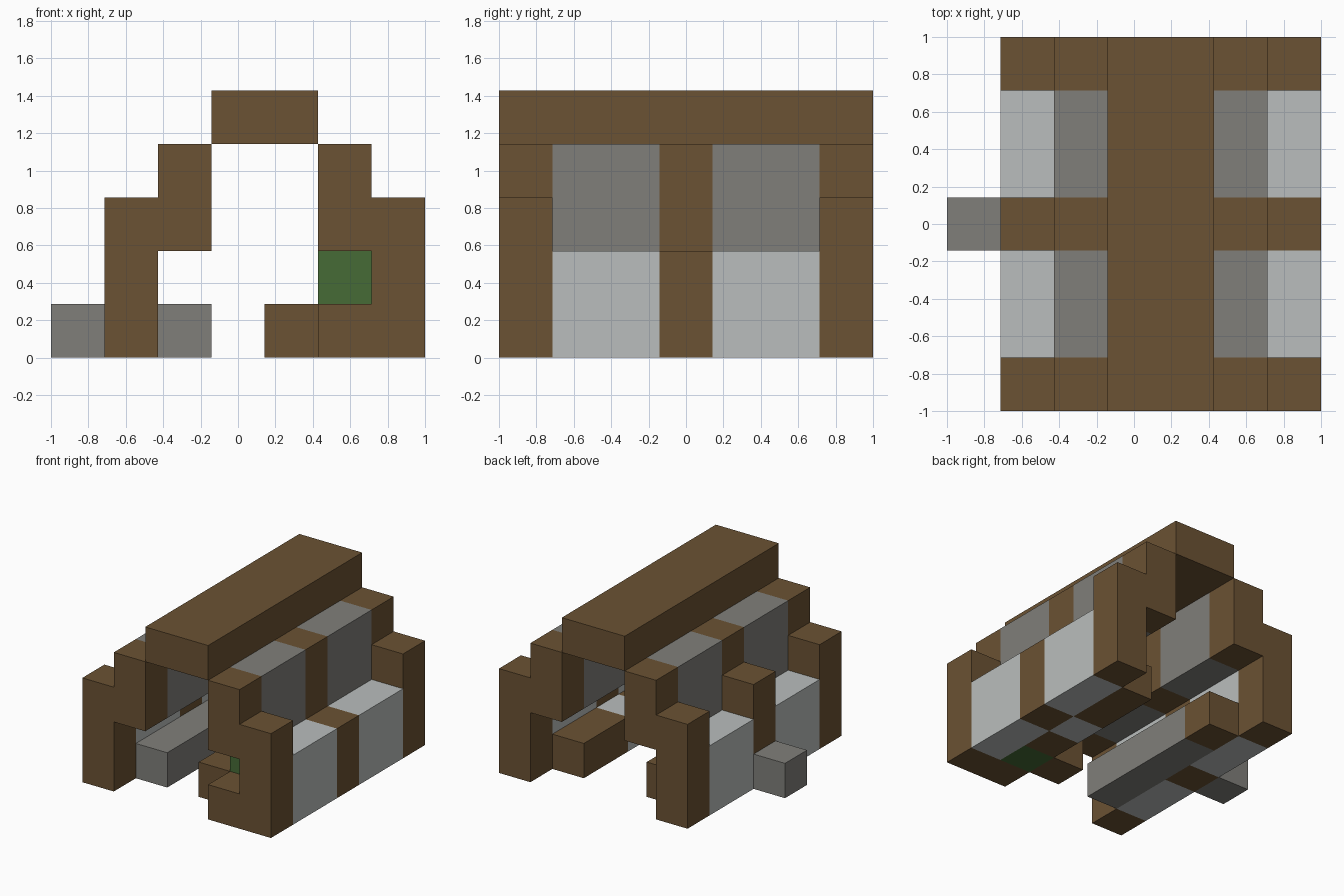
import bpy
import bmesh

if "Cube" in bpy.data.objects:
    bpy.data.objects.remove(bpy.data.objects["Cube"], do_unlink=True)

U = 2 / 7  # one block; the model is a 7 x 7 x 5 block grid


def material(name, color):
    m = bpy.data.materials.new(name)
    m.use_nodes = True
    m.diffuse_color = (*color, 1)
    bsdf = m.node_tree.nodes["Principled BSDF"]
    bsdf.inputs["Base Color"].default_value = (*color, 1)
    bsdf.inputs["Roughness"].default_value = 0.9
    return m


WOOD = material("brown wood", (0.147, 0.084, 0.033))
STONE = material("grey stone", (0.216, 0.212, 0.195))
PALE = material("pale grey plaster", (0.49, 0.515, 0.508))
GREEN = material("green cloth", (0.061, 0.147, 0.037))


def block(name, mat, x, y, z):
    """Box spanning grid ranges x, y, z, each given as (start, end)."""
    bm = bmesh.new()
    bmesh.ops.create_cube(bm, size=1)
    for v in bm.verts:
        for i, (a, b) in enumerate((x, y, z)):
            v.co[i] = (a if v.co[i] < 0 else b) * U
        v.co.x -= 1
        v.co.y -= 1
    mesh = bpy.data.meshes.new(name)
    bm.to_mesh(mesh)
    bm.free()
    mesh.materials.append(mat)
    obj = bpy.data.objects.new(name, mesh)
    bpy.context.collection.objects.link(obj)
    return obj


# Roof ridge
block("roof_ridge", WOOD, (3, 5), (0, 7), (4, 5))

# Both side walls: outer wall column and upper wall column
for side, outer, upper, mid_top in (("right", 1, 2, 3), ("left", 6, 5, 2)):
    ox, ux = (outer, outer + 1), (upper, upper + 1)
    # Timber frames at front, middle and back
    for place, y, top in (("front", 0, 3), ("middle", 3, mid_top), ("back", 6, 3)):
        block(f"{side}_{place}_post", WOOD, ox, (y, y + 1), (0, top))
        block(f"{side}_{place}_rafter", WOOD, ux, (y, y + 1), (2, 4))
    # Infill panels between the frames
    for place, y in (("front", 1), ("back", 4)):
        block(f"{side}_{place}_wall", PALE, ox, (y, y + 2), (0, 2))
        block(f"{side}_{place}_roof", STONE, ux, (y, y + 2), (2, 4))

# Right side: inner bench and outside step
block("right_bench", STONE, (2, 3), (1, 5), (0, 1))
block("right_bench_end", WOOD, (2, 3), (5, 6), (0, 1))
block("outside_step", STONE, (0, 1), (3, 4), (0, 1))

# Left side: inner furniture
block("left_front_sill", WOOD, (5, 6), (0, 1), (0, 1))
block("green_cabinet", GREEN, (5, 6), (1, 2), (0, 2))
block("stool", WOOD, (4, 5), (1, 2), (0, 1))
block("left_bench_front", WOOD, (5, 6), (2, 3), (0, 1))
block("left_bench_middle", PALE, (5, 6), (3, 4), (0, 1))
block("left_bench_back", WOOD, (5, 6), (4, 6), (0, 1))
